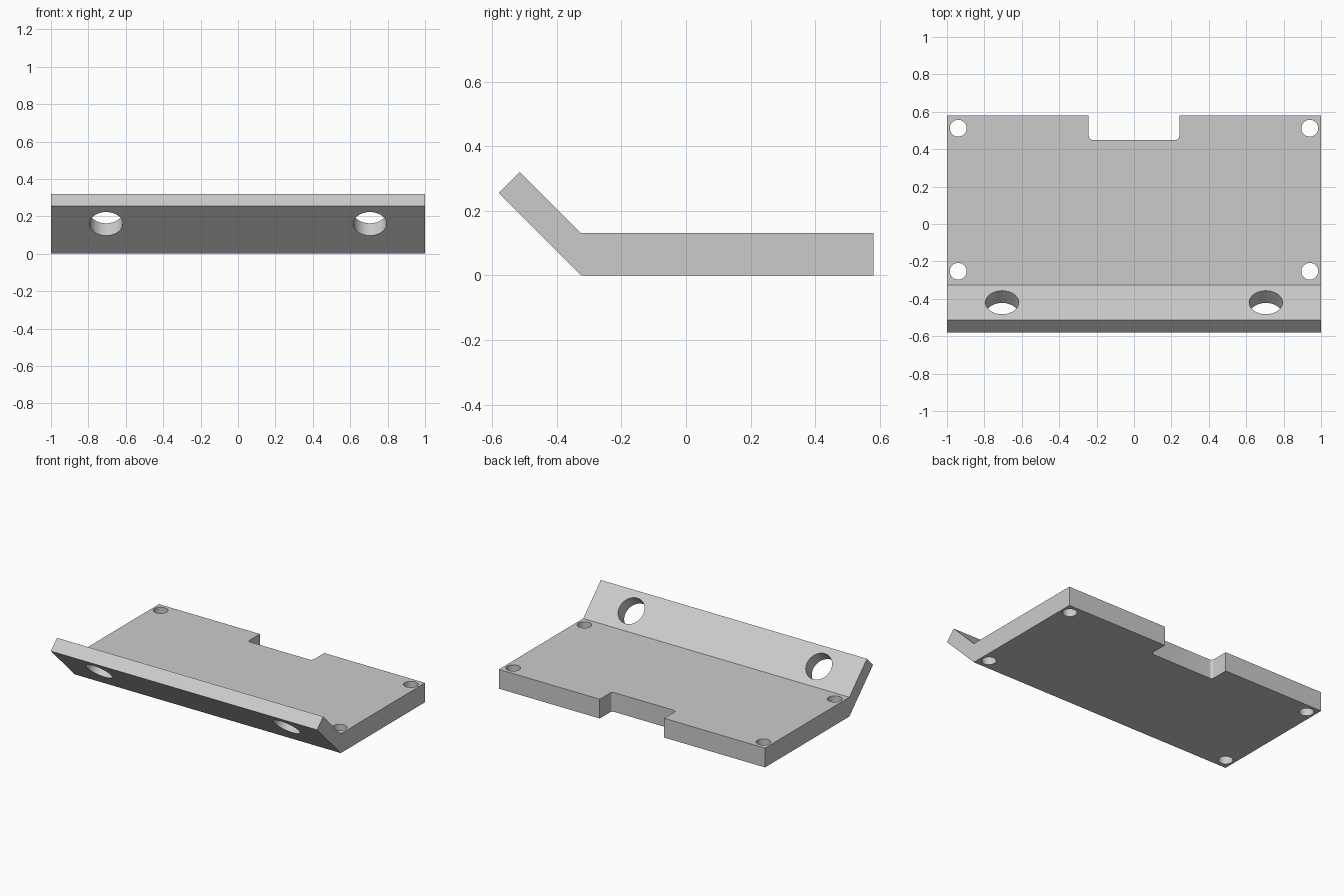
import bpy, bmesh, math
from mathutils import Matrix, Vector

cube = bpy.data.objects.get("Cube")
if cube:
    bpy.data.objects.remove(cube, do_unlink=True)

# Material
grey = bpy.data.materials.new("plain grey")
grey.use_nodes = True
colour = (0.6, 0.6, 0.6, 1)
grey.diffuse_color = colour
grey.node_tree.nodes["Principled BSDF"].inputs["Base Color"].default_value = colour


def make_object(name, bm):
    bmesh.ops.recalc_face_normals(bm, faces=bm.faces)
    mesh = bpy.data.meshes.new(name)
    bm.to_mesh(mesh)
    bm.free()
    mesh.materials.append(grey)
    obj = bpy.data.objects.new(name, mesh)
    bpy.context.collection.objects.link(obj)
    return obj


def cut(target, cutter):
    mod = target.modifiers.new(cutter.name, "BOOLEAN")
    mod.operation = "DIFFERENCE"
    mod.solver = "EXACT"
    mod.object = cutter
    bpy.context.view_layer.objects.active = target
    bpy.ops.object.modifier_apply(modifier=mod.name)
    bpy.data.objects.remove(cutter, do_unlink=True)


def drill(target, name, centre, radius, tilt=0):
    bm = bmesh.new()
    place = Matrix.Translation(centre) @ Matrix.Rotation(tilt, 4, "X")
    bmesh.ops.create_cone(bm, cap_ends=True, segments=48, radius1=radius,
                          radius2=radius, depth=0.3, matrix=place)
    cut(target, make_object(name, bm))


# Plate with upturned front flange, extruded from its side profile
profile = [(-0.325, 0), (0.58, 0), (0.58, 0.131), (-0.325, 0.131),
           (-0.514, 0.32), (-0.58, 0.255)]
bm = bmesh.new()
side = bm.faces.new([bm.verts.new((-1, y, z)) for y, z in profile])
swept = bmesh.ops.extrude_face_region(bm, geom=[side])["geom"]
bmesh.ops.translate(bm, vec=(2, 0, 0),
                    verts=[v for v in swept if isinstance(v, bmesh.types.BMVert)])
plate = make_object("bent_mounting_plate", bm)

# Back notch with rounded inner corners
bm = bmesh.new()
bmesh.ops.create_cube(bm, size=1, matrix=Matrix.Translation((0, 0.6, 0.065))
                      @ Matrix.Diagonal((0.484, 0.3, 0.4, 1)))
inner = [e for e in bm.edges if all(v.co.y < 0.5 for v in e.verts)
         and abs(e.verts[0].co.z - e.verts[1].co.z) > 0.1]
bmesh.ops.bevel(bm, geom=inner, offset=0.02, segments=8, profile=0.5, affect="EDGES")
cut(plate, make_object("notch_cutter", bm))

# Corner screw holes and slanted flange holes
for s in (-1, 1):
    for y in (-0.253, 0.512):
        drill(plate, "screw_hole_cutter", Vector((s * 0.94, y, 0.065)), 0.045)
    drill(plate, "flange_hole_cutter", Vector((s * 0.705, -0.452, 0.193)),
          0.089, math.radians(-45))

# Smooth hole walls, crisp edges
plate.select_set(True)
bpy.context.view_layer.objects.active = plate
bpy.ops.object.shade_smooth_by_angle(angle=math.radians(30))
